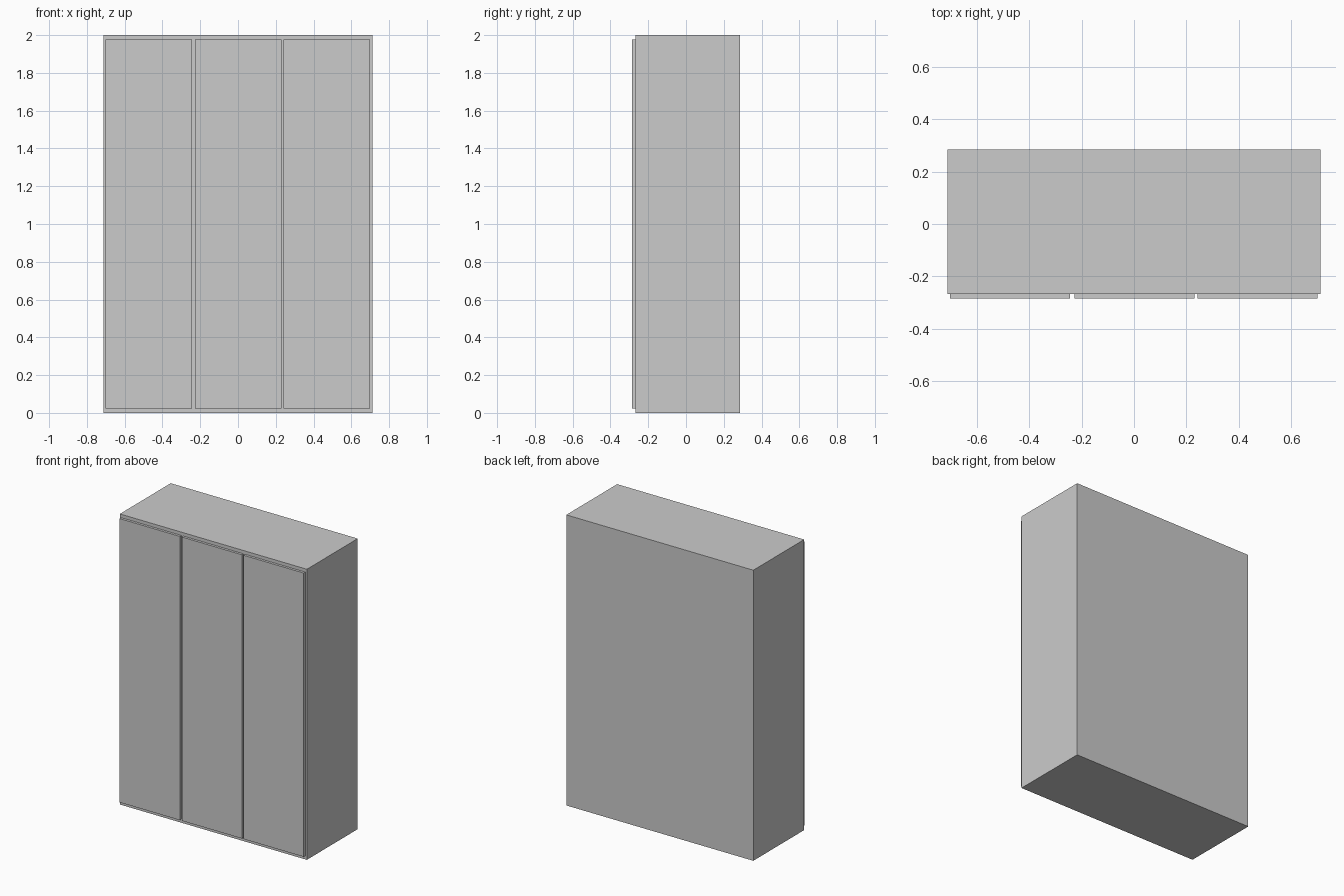
import bpy

if "Cube" in bpy.data.objects:
    bpy.data.objects.remove(bpy.data.objects["Cube"])

def box(name, x0, x1, y0, y1, z0, z1):
    bpy.ops.mesh.primitive_cube_add(size=1, location=((x0 + x1) / 2, (y0 + y1) / 2, (z0 + z1) / 2))
    ob = bpy.context.object
    ob.name = name
    ob.scale = (x1 - x0, y1 - y0, z1 - z0)
    bpy.ops.object.transform_apply(location=False, rotation=False, scale=True)
    return ob

FRONT, BACK, DOOR_T = -0.268, 0.285, 0.017

# wardrobe carcass
box("cabinet_body", -0.712, 0.712, FRONT, BACK, 0, 2)

# three flat doors mounted on the front
door_w = 0.458
for name, x in (("left_door", -0.702), ("middle_door", -0.228), ("right_door", 0.242)):
    box(name, x, x + door_w, FRONT - DOOR_T, FRONT, 0.024, 1.977)
